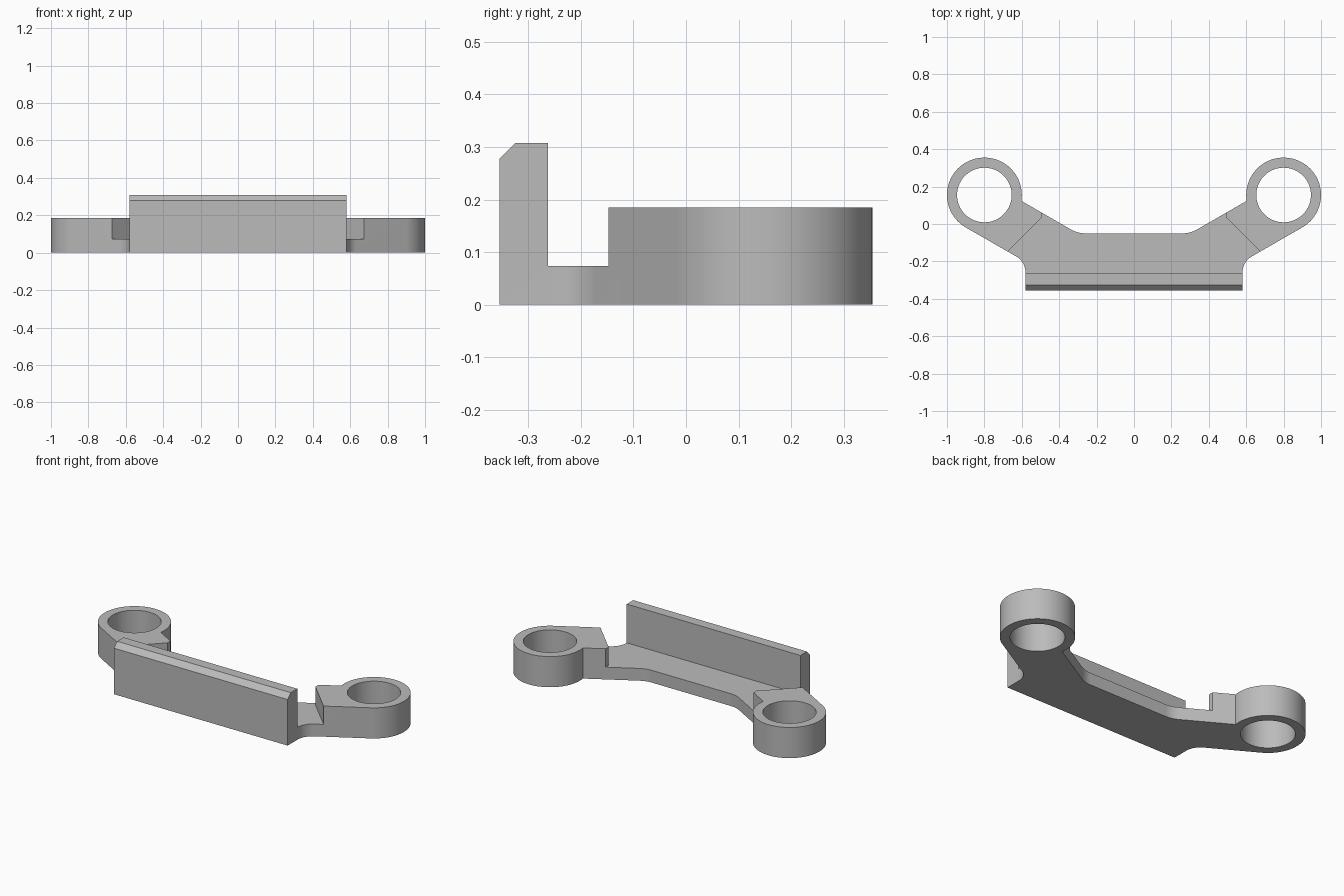
import bpy, bmesh
from math import radians, cos, sin

if "Cube" in bpy.data.objects:
    bpy.data.objects.remove(bpy.data.objects["Cube"])

grey = bpy.data.materials.new("plain grey")
grey.use_nodes = True
grey.diffuse_color = (0.5, 0.5, 0.5, 1)
grey.node_tree.nodes["Principled BSDF"].inputs["Base Color"].default_value = (0.5, 0.5, 0.5, 1)


def arc(cx, cy, r, start, end, n):
    """Points along an arc, angles in degrees."""
    angles = [radians(start + (end - start) * i / n) for i in range(n + 1)]
    return [(cx + r * cos(a), cy + r * sin(a)) for a in angles]


def mirrored(half):
    """Close a right-hand half outline with its mirror image."""
    return half + [(-x, y) for x, y in reversed(half)]


def prism(name, points, offset):
    """Extrude a closed 3D outline along an offset."""
    bm = bmesh.new()
    face = bm.faces.new([bm.verts.new(p) for p in points])
    new = bmesh.ops.extrude_face_region(bm, geom=[face])["geom"]
    bmesh.ops.translate(bm, vec=offset, verts=[v for v in new if isinstance(v, bmesh.types.BMVert)])
    bmesh.ops.recalc_face_normals(bm, faces=bm.faces)
    mesh = bpy.data.meshes.new(name)
    bm.to_mesh(mesh)
    bm.free()
    mesh.materials.append(grey)
    obj = bpy.data.objects.new(name, mesh)
    bpy.context.collection.objects.link(obj)
    return obj


def combine(target, other, operation):
    """Apply a boolean and remove the helper."""
    other.hide_render = True
    mod = target.modifiers.new(operation, "BOOLEAN")
    mod.operation, mod.solver, mod.object = operation, "EXACT", other
    bpy.context.view_layer.objects.active = target
    bpy.ops.object.modifier_apply(modifier=mod.name)
    bpy.data.objects.remove(other)


RING_X, RING_Y = 0.8, 0.155
WALL_X, WALL_BACK = 0.58, -0.263

# Bracket body: bar, angled arms and round end bosses in one outline
half = arc(0.261, 0.1, 0.15, -90, -60, 8)
half += arc(RING_X, RING_Y, 0.2, 189, -60, 64)
half += arc(0.68, -0.26, 0.1, 120, 180, 12)
half.append((WALL_X, -0.3))
body = prism("bracket", [(x, y, 0) for x, y in mirrored(half)], (0, 0, 0.185))

# Lowered bar between the two stepped arms
step = [(0.494, 0.3), (0.494, 0.033), (0.82, -0.293), (0.82, -0.32)]
combine(body, prism("step_cutter", [(x, y, 0.074) for x, y in mirrored(step)], (0, 0, 0.3)), "DIFFERENCE")

# Upright front wall with a chamfered top edge
section = [(-0.355, 0), (WALL_BACK, 0), (WALL_BACK, 0.308), (-0.325, 0.308), (-0.355, 0.278)]
wall = prism("front_wall", [(-WALL_X, y, z) for y, z in section], (2 * WALL_X, 0, 0))
combine(body, wall, "UNION")

# Bores through the end bosses
for side in (-1, 1):
    circle = arc(side * RING_X, RING_Y, 0.146, 0, 360, 72)[:-1]
    combine(body, prism("bore_cutter", [(x, y, -0.1) for x, y in circle], (0, 0, 0.5)), "DIFFERENCE")

# Merge coplanar pieces and smooth the round sides
bm = bmesh.new()
bm.from_mesh(body.data)
bmesh.ops.remove_doubles(bm, verts=bm.verts, dist=0.0001)
bmesh.ops.dissolve_limit(bm, angle_limit=radians(0.5), verts=bm.verts, edges=bm.edges)
bm.to_mesh(body.data)
bm.free()
bpy.ops.object.select_all(action="DESELECT")
body.select_set(True)
bpy.context.view_layer.objects.active = body
bpy.ops.object.shade_smooth_by_angle(angle=radians(25))
